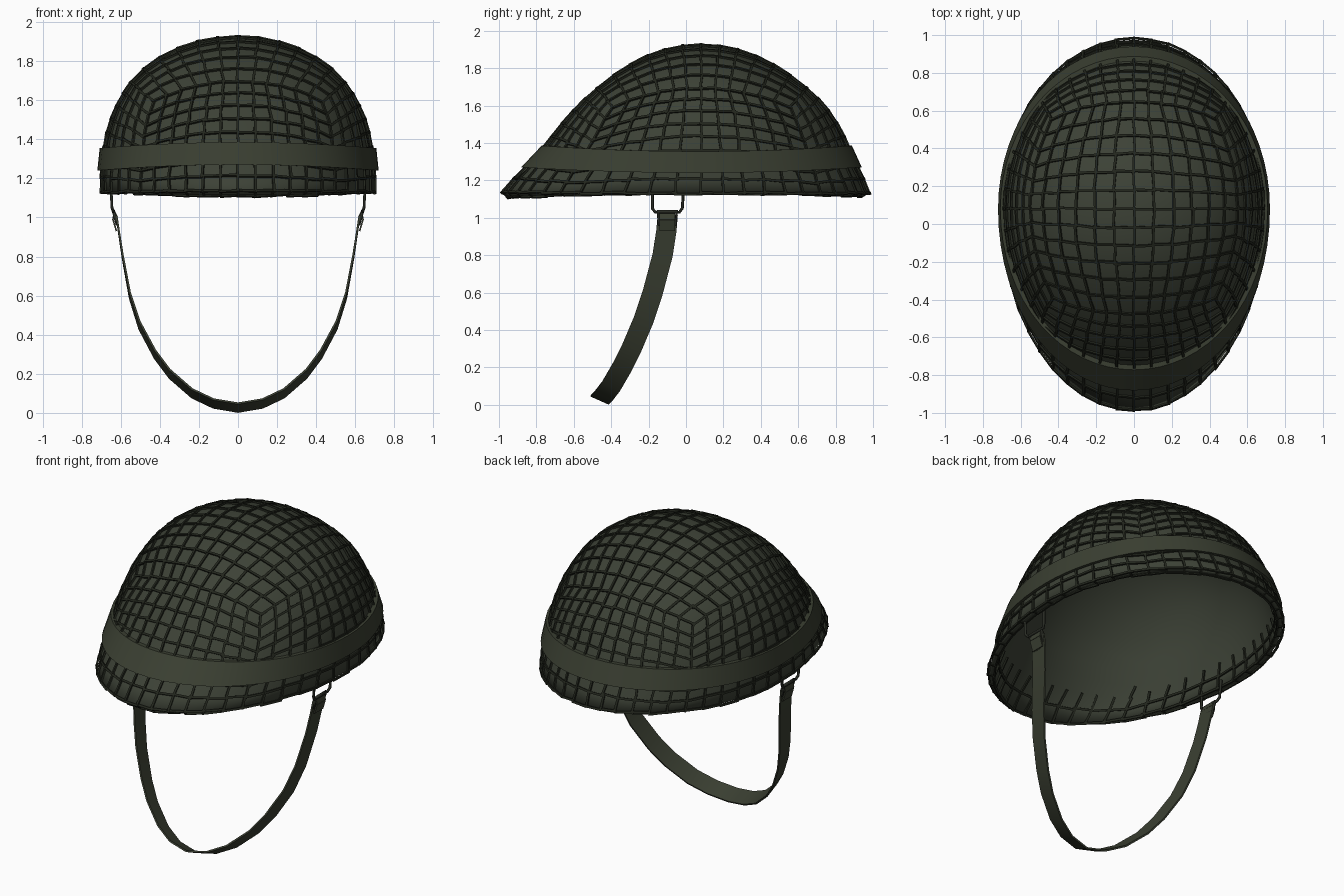
import bpy, bmesh, math, random
from mathutils import Vector

if "Cube" in bpy.data.objects:
    bpy.data.objects.remove(bpy.data.objects["Cube"])

random.seed(4)
RIM, HEIGHT, CY = 1.13, 0.79, 0.08
N, ROWS = 12, 8


def material(name, rgb):
    m = bpy.data.materials.new(name)
    m.diffuse_color = (*rgb, 1)
    m.use_nodes = True
    m.node_tree.nodes["Principled BSDF"].inputs["Base Color"].default_value = m.diffuse_color
    return m


SHELL = material("olive shell", (0.046, 0.054, 0.037))
NET = material("dark net cord", (0.016, 0.019, 0.012))
WEB = material("olive webbing", (0.042, 0.049, 0.031))
METAL = material("dark metal", (0.022, 0.025, 0.018))


def finish(bm, name, mat, smooth=None):
    bmesh.ops.recalc_face_normals(bm, faces=bm.faces)
    me = bpy.data.meshes.new(name)
    bm.to_mesh(me)
    bm.free()
    me.materials.append(mat)
    ob = bpy.data.objects.new(name, me)
    bpy.context.collection.objects.link(ob)
    if smooth:
        bpy.ops.object.select_all(action='DESELECT')
        ob.select_set(True)
        bpy.context.view_layer.objects.active = ob
        bpy.ops.object.shade_smooth_by_angle(angle=math.radians(smooth))
    return ob


# Helmet outline: extent factors against height fraction
SIDE = [(0, .695), (.15, .70), (.31, .712), (.59, .745), (.78, .78), (1, .81)]
FRONT = [(0, 1.06), (.2, .935), (.31, .875), (.59, .805), (.84, .75), (1, .74)]
BACK = [(0, .895), (.2, .84), (.31, .825), (.59, .815), (.84, .77), (1, .75)]


def lerp(table, h):
    for (a, u), (b, v) in zip(table, table[1:]):
        if h <= b:
            return u + (v - u) * (h - a) / (b - a)
    return table[-1][1]


def dome(d):
    """Map a unit direction on the upper half sphere to the helmet surface."""
    h = min(max(d.z, 0), 1)
    ry = lerp(BACK if d.y > 0 else FRONT, h)
    return Vector((d.x * lerp(SIDE, h), CY + d.y * ry, RIM + HEIGHT * h))


def patch(bm, nu, nv, fn):
    g = [[bm.verts.new(dome(fn(i / nu, j / nv).normalized()))
          for j in range(nv + 1)] for i in range(nu + 1)]
    for i in range(nu):
        for j in range(nv):
            bm.faces.new((g[i][j], g[i + 1][j], g[i + 1][j + 1], g[i][j + 1]))


def tq(t):
    return math.tan((2 * t - 1) * math.pi / 4)


# Shell: half of a cube sphere, one top patch and four side patches
bm = bmesh.new()
patch(bm, N, N, lambda u, v: Vector((tq(u), tq(v), 1)))
for k in range(4):
    c, s = (1, 0, -1, 0)[k], (0, 1, 0, -1)[k]
    patch(bm, N, ROWS, lambda u, v: Vector((c - s * tq(u), s + c * tq(u),
                                            math.tan(v * math.pi / 4))))
bmesh.ops.remove_doubles(bm, verts=bm.verts, dist=0.001)
bmesh.ops.recalc_face_normals(bm, faces=bm.faces)
bm.normal_update()
top = max(bm.verts, key=lambda v: v.co.z)
sign = 1 if top.normal.z > 0 else -1
edges = [[(v.co.copy(), v.normal * sign) for v in e.verts] for e in bm.edges]
shell = finish(bm, "helmet_shell", SHELL, 40)
mod = shell.modifiers.new("thickness", 'SOLIDIFY')
mod.thickness, mod.offset = 0.025, -1


def bar(bm, p, q, n, width, thick):
    """Flat bar from p to q, lying across the direction n."""
    side = (q - p).cross(n).normalized() * width / 2
    up = n.normalized() * thick / 2
    a, b = ([bm.verts.new(o + side * i + up * j)
             for i, j in ((-1, -1), (1, -1), (1, 1), (-1, 1))] for o in (p, q))
    bm.faces.new(a)
    bm.faces.new(b)
    for i in range(4):
        j = (i + 1) % 4
        bm.faces.new((a[i], a[j], b[j], b[i]))


def cord(bm, ends, lift):
    """One slightly crooked net cord between two neighbouring knots."""
    (p, n0), (q, n1) = ends
    n = (n0 + n1).normalized()
    along = (q - p).normalized()
    side = along.cross(n)
    a = p + n0 * lift - along * 0.006 + side * random.uniform(-.006, .006)
    b = q + n1 * lift + along * 0.006 + side * random.uniform(-.006, .006)
    bar(bm, a + n * random.uniform(0, .004), b + n * random.uniform(0, .004),
        n, 0.013, 0.010)


# Outer net follows the edges of the shell
bm = bmesh.new()
for e in edges:
    cord(bm, e, 0.006)
finish(bm, "camouflage_net", NET)

# Net tucked inside around the rim
bm = bmesh.new()
for e in edges:
    zs = [p.z for p, n in e]
    level = abs(zs[0] - zs[1]) < 0.03
    if max(zs) < RIM + (0.10 if level else 0.17):
        cord(bm, e, -0.032)
for e in edges:
    if max(p.z for p, n in e) < RIM + 0.01:
        p, n = e[0]
        bar(bm, p + n * 0.012, p - n * 0.036, Vector((0, 0, 1)), 0.013, 0.01)
finish(bm, "net_inner_hem", NET)

# Band round the helmet, rising a little at front and back
bm = bmesh.new()
rings = []
for k in range(64):
    a = 2 * math.pi * k / 64
    rise = 0.03 * math.sin(a) ** 2
    ring = []
    for z, off in ((1.24, .008), (1.24, .027), (1.355, .027), (1.355, .002)):
        h = (z + rise - RIM) / HEIGHT
        r = math.sqrt(1 - h * h)
        out = Vector((math.cos(a), math.sin(a), 0))
        ring.append(bm.verts.new(dome(Vector((out.x * r, out.y * r, h))) + out * off))
    rings.append(ring)
for k in range(64):
    a, b = rings[k], rings[(k + 1) % 64]
    for i in range(4):
        j = (i + 1) % 4
        bm.faces.new((a[i], a[j], b[j], b[i]))
finish(bm, "helmet_band", WEB, 35)

# Chin strap: half path (x, y, z), mirrored to the other side
HALF = [(.622, -.098, 1.01), (.61, -.105, .93), (.59, -.125, .80), (.553, -.178, .60),
        (.505, -.228, .45), (.425, -.292, .30), (.35, -.342, .20), (.235, -.40, .10),
        (.125, -.44, .048)]
path = HALF + [(0, -.46, .027)] + [(-x, y, z) for x, y, z in reversed(HALF)]
bm = bmesh.new()
rows = []
for i, p in enumerate(path):
    p = Vector(p)
    t = Vector(path[min(i + 1, len(path) - 1)]) - Vector(path[max(i - 1, 0)])
    tilt = math.radians(24) * min(1, (1.01 - p.z) / 0.6)
    w = Vector((0, math.cos(tilt), -math.sin(tilt)))
    n = t.cross(w).normalized() * 0.005
    w *= 0.054
    rows.append([bm.verts.new(v) for v in (p - w - n, p + w - n, p + w + n, p - w + n)])
for a, b in zip(rows, rows[1:]):
    for i in range(4):
        j = (i + 1) % 4
        bm.faces.new((a[i], a[j], b[j], b[i]))
bm.faces.new(rows[0])
bm.faces.new(rows[-1])
finish(bm, "chin_strap", WEB, 40)


def wire(name, pts, radius, closed):
    cu = bpy.data.curves.new(name, 'CURVE')
    cu.dimensions = '3D'
    cu.bevel_depth, cu.bevel_resolution = radius, 1
    sp = cu.splines.new('POLY')
    sp.points.add(len(pts) - 1)
    for q, p in zip(sp.points, pts):
        q.co = (*p, 1)
    sp.use_cyclic_u = closed
    cu.materials.append(METAL)
    bpy.context.collection.objects.link(bpy.data.objects.new(name, cu))


# Strap hardware on both sides
for s, label in ((1, "right"), (-1, "left")):
    # Wire loop hanging from the rim
    wire(label + "_wire_loop",
         [(s * .650, -.18, 1.16), (s * .645, -.18, 1.05), (s * .638, -.165, 1.03),
          (s * .638, -.035, 1.03), (s * .645, -.02, 1.05), (s * .650, -.012, 1.16)],
         0.008, False)
    # Buckle frame
    wire(label + "_buckle",
         [(s * .638, -.15, 1.035), (s * .618, -.145, .965), (s * .618, -.055, .965),
          (s * .638, -.05, 1.035)], 0.009, True)
    # Strap end folded round the wire
    bm = bmesh.new()
    fold = [Vector((s * x, -.10, z)) for x, z in
            ((.612, .93), (.618, 1.00), (.632, 1.03), (.640, .99), (.622, .93))]
    for p, q in zip(fold, fold[1:]):
        bar(bm, p, q, (q - p).cross(Vector((0, 1, 0))), 0.085, 0.008)
    finish(bm, label + "_strap_fold", WEB)
